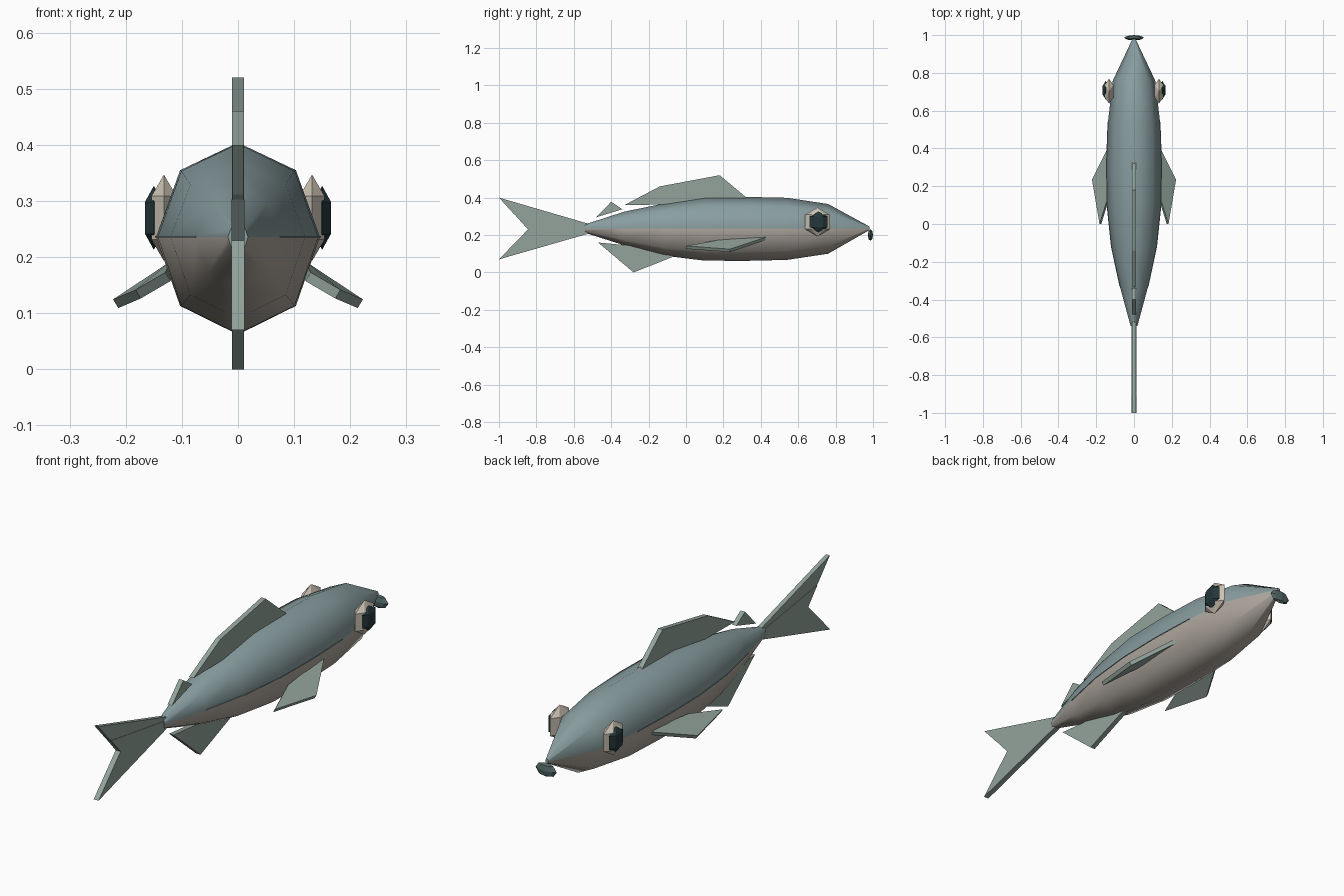
import bpy, bmesh, math
from mathutils import Vector

if "Cube" in bpy.data.objects:
    bpy.data.objects.remove(bpy.data.objects["Cube"])


def material(name, rgb):
    m = bpy.data.materials.new(name)
    m.diffuse_color = (*rgb, 1)
    m.use_nodes = True
    m.node_tree.nodes["Principled BSDF"].inputs["Base Color"].default_value = m.diffuse_color
    return m


BACK = material("back_blue_grey", (0.25, 0.34, 0.35))
BELLY = material("belly_tan", (0.42, 0.385, 0.34))
FIN = material("fin_green_grey", (0.29, 0.37, 0.33))
WHITE = material("eye_cream", (0.60, 0.54, 0.45))
DARK = material("pupil_dark", (0.018, 0.038, 0.042))
LIP = material("mouth_dark", (0.09, 0.14, 0.14))


def finish(bm, name, *mats):
    bmesh.ops.recalc_face_normals(bm, faces=bm.faces)
    me = bpy.data.meshes.new(name)
    bm.to_mesh(me)
    bm.free()
    for m in mats:
        me.materials.append(m)
    ob = bpy.data.objects.new(name, me)
    bpy.context.collection.objects.link(ob)
    return ob


def slab(name, pts, thick, direction, mat):
    """Flat polygon thickened symmetrically along a direction."""
    bm = bmesh.new()
    d = Vector(direction).normalized() * thick / 2
    lo = [bm.verts.new(Vector(p) - d) for p in pts]
    hi = [bm.verts.new(Vector(p) + d) for p in pts]
    bm.faces.new(lo)
    bm.faces.new(hi)
    n = len(pts)
    for i in range(n):
        j = (i + 1) % n
        bm.faces.new((lo[i], lo[j], hi[j], hi[i]))
    return finish(bm, name, mat)


def ball(name, centre, radii, mat, seg=6, rings=3):
    bm = bmesh.new()
    bmesh.ops.create_uvsphere(bm, u_segments=seg, v_segments=rings, radius=1)
    bmesh.ops.scale(bm, vec=radii, verts=bm.verts)
    bmesh.ops.translate(bm, vec=centre, verts=bm.verts)
    return finish(bm, name, mat)


# Body: eight-sided loft; stations are y, half width, top z, bottom z
MID = 0.236
stations = [
    (-0.54, 0.018, 0.257, 0.212), (-0.33, 0.075, 0.325, 0.145),
    (-0.12, 0.120, 0.368, 0.090), (0.10, 0.143, 0.402, 0.063),
    (0.32, 0.146, 0.404, 0.062), (0.54, 0.138, 0.399, 0.067),
    (0.76, 0.112, 0.366, 0.100), (0.98, 0.008, 0.246, 0.226)]
bm = bmesh.new()
loops = []
for y, w, top, bot in stations:
    loop = []
    for k in range(8):
        a = math.tau * k / 8
        h = top - MID if k <= 4 else MID - bot
        loop.append(bm.verts.new((w * math.cos(a), y, MID + h * math.sin(a))))
    loops.append(loop)
for a, b in zip(loops, loops[1:]):
    for k in range(8):
        j = (k + 1) % 8
        f = bm.faces.new((a[k], a[j], b[j], b[k]))
        f.material_index = 0 if k < 4 else 1
for cap in (loops[0], loops[-1]):
    bm.faces.new(cap)
body = finish(bm, "body", BACK, BELLY)
body.data.shade_smooth()
body.data.set_sharp_from_angle(angle=math.radians(60))


# Upright fins, as y-z outlines on the centre plane
def upright(name, outline, thick=0.022):
    slab(name, [(0, y, z) for y, z in outline], thick, (1, 0, 0), FIN)


upright("dorsal_fin", [(-0.33, 0.36), (-0.14, 0.46), (0.18, 0.52), (0.36, 0.37)])
upright("small_dorsal_fin", [(-0.48, 0.295), (-0.40, 0.378), (-0.34, 0.338)])
upright("anal_fin", [(-0.47, 0.16), (-0.28, 0.0), (-0.04, 0.095), (-0.15, 0.13)])
upright("tail_upper_lobe", [(-0.52, 0.26), (-1.0, 0.40), (-0.92, 0.312),
                            (-0.86, 0.265), (-0.53, 0.235)], 0.020)
upright("tail_lower_lobe", [(-0.52, 0.245), (-0.91, 0.303), (-0.845, 0.23),
                            (-1.0, 0.07), (-0.52, 0.208)], 0.024)

# Paired parts
for s, side in ((1, "right"), (-1, "left")):
    slab("pectoral_fin_" + side,
         [(s * 0.115, 0.44, 0.185), (s * 0.218, 0.235, 0.117),
          (s * 0.178, 0.0, 0.134), (s * 0.125, 0.17, 0.165)],
         0.018, (s * 0.5, 0, 0.85), FIN)
    ball("eye_" + side, (s * 0.132, 0.703, 0.270), (0.030, 0.076, 0.077), WHITE)
    ball("pupil_" + side, (s * 0.150, 0.708, 0.270), (0.021, 0.056, 0.057), DARK)
    # Thin line along the flank
    line = [(s * (w + 0.002), y, MID) for y, w, t, b in stations[1:6]]
    line += [(s * (w - 0.02), y, MID) for y, w, t, b in reversed(stations[1:6])]
    slab("flank_line_" + side, line, 0.003, (0, 0, 1), BACK)

# Mouth
ball("mouth", (0, 0.986, 0.200), (0.052, 0.014, 0.031), LIP, 8, 4)
